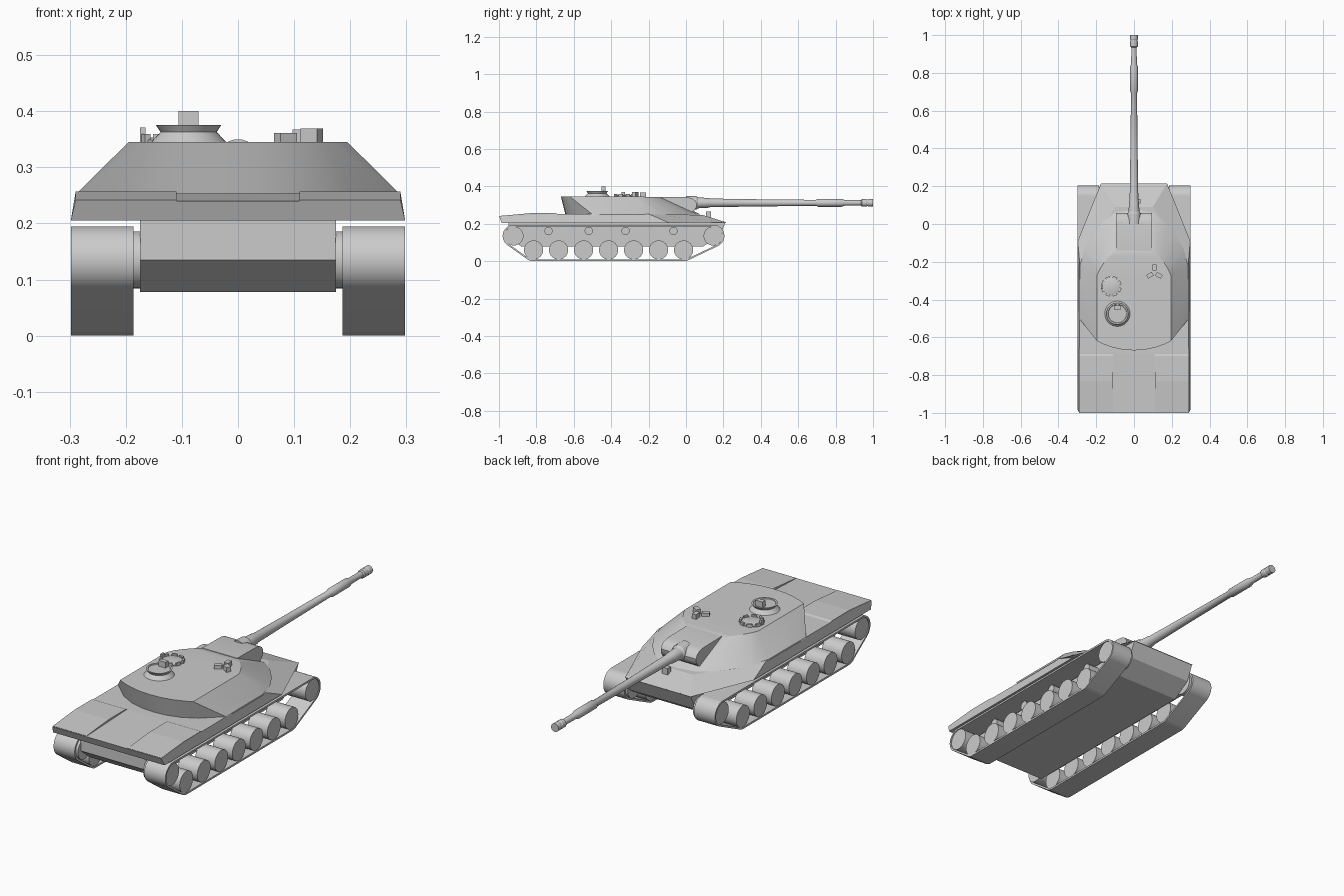
import bpy, bmesh, math
from mathutils import Vector

if "Cube" in bpy.data.objects:
    bpy.data.objects.remove(bpy.data.objects["Cube"])


def finish(name, bm, smooth=None):
    bmesh.ops.remove_doubles(bm, verts=bm.verts, dist=0.0002)
    bmesh.ops.recalc_face_normals(bm, faces=bm.faces)
    me = bpy.data.meshes.new(name)
    bm.to_mesh(me)
    bm.free()
    ob = bpy.data.objects.new(name, me)
    bpy.context.collection.objects.link(ob)
    if smooth:
        bpy.ops.object.select_all(action='DESELECT')
        bpy.context.view_layer.objects.active = ob
        ob.select_set(True)
        bpy.ops.object.shade_smooth_by_angle(angle=math.radians(smooth))
    return ob


def loft_half(name, bottom, top, smooth=None):
    """Symmetric solid from two half outlines (x >= 0), front to rear."""
    bm = bmesh.new()
    ring = lambda pts, s: [bm.verts.new((s * x, y, z)) for x, y, z in pts]
    br, bl, tr, tl = ring(bottom, 1), ring(bottom, -1), ring(top, 1), ring(top, -1)
    for a, b in ((br, bl), (tr, tl), (br, tr), (bl, tl)):
        for i in range(len(a) - 1):
            bm.faces.new((a[i], b[i], b[i + 1], a[i + 1]))
    for i in (0, -1):
        bm.faces.new((br[i], bl[i], tl[i], tr[i]))
    return finish(name, bm, smooth)


def prism(name, profile, x0, x1, smooth=None):
    """Side (y, z) profile extruded along x."""
    bm = bmesh.new()
    a = [bm.verts.new((x0, y, z)) for y, z in profile]
    b = [bm.verts.new((x1, y, z)) for y, z in profile]
    bm.faces.new(a)
    bm.faces.new(b)
    for i in range(len(a)):
        j = (i + 1) % len(a)
        bm.faces.new((a[i], a[j], b[j], b[i]))
    return finish(name, bm, smooth)


def lathe(name, profile, origin, axis, n=32):
    """Closed turned solid; profile is (distance along axis, radius)."""
    bm = bmesh.new()
    q = Vector((0, 0, 1)).rotation_difference(Vector(axis))
    rings = []
    for h, r in profile:
        rings.append([bm.verts.new(Vector(origin) + q @ Vector(
            (r * math.cos(2 * math.pi * k / n), r * math.sin(2 * math.pi * k / n), h)))
            for k in range(n)])
    for a, b in zip(rings, rings[1:]):
        for k in range(n):
            j = (k + 1) % n
            bm.faces.new((a[k], a[j], b[j], b[k]))
    bm.faces.new(rings[0])
    bm.faces.new(rings[-1])
    return finish(name, bm, 30)


def box(name, center, size, turn=0):
    bm = bmesh.new()
    bmesh.ops.create_cube(bm, size=1)
    for v in bm.verts:
        v.co = Vector([c * s for c, s in zip(v.co, size)])
    ob = finish(name, bm)
    ob.location = center
    ob.rotation_euler.z = turn
    return ob


# Hull
prism("lower_hull", [(-0.95, 0.21), (-0.95, 0.135), (-0.88, 0.078), (0.09, 0.078),
                     (0.18, 0.135), (0.212, 0.209)], -0.175, 0.175)
loft_half("upper_hull",
          [(0.175, 0.215, 0.208), (0.298, -0.09, 0.205), (0.298, -0.69, 0.205), (0.298, -0.985, 0.205)],
          [(0.1, 0.09, 0.247), (0.288, -0.2, 0.253), (0.29, -0.69, 0.253), (0.29, -1.0, 0.24)])
for s in (1, -1):
    prism("engine_deck_panel", [(-0.68, 0.25), (-0.70, 0.257), (-0.83, 0.257), (-0.998, 0.242),
                                (-0.99, 0.225), (-0.68, 0.225)], s * 0.11, s * 0.29)
box("hull_front_light", (0.02, 0.12, 0.248), (0.03, 0.025, 0.034))

# Running gear
ENDS = [(-0.92, 0.135), (0.145, 0.135)]
ROAD = [(-0.815 + 0.1337 * i, 0.06) for i in range(7)]
ROLLERS = [-0.735, -0.52, -0.323, -0.067]


def belt_ring(bm, x, r, n=96):
    ring = []
    for k in range(n):
        t = 2 * math.pi * (k + 0.5) / n
        d = (math.cos(t), math.sin(t))
        c = max(ENDS + ROAD, key=lambda p: p[0] * d[0] + p[1] * d[1])
        ring.append(bm.verts.new((x, c[0] + r * d[0], c[1] + r * d[1])))
    return ring


for s in (1, -1):
    bm = bmesh.new()
    loops = [belt_ring(bm, s * x, r) for x, r in
             ((0.186, 0.06), (0.298, 0.06), (0.298, 0.051), (0.186, 0.051))]
    for i in range(4):
        a, b = loops[i], loops[(i + 1) % 4]
        for k in range(len(a)):
            j = (k + 1) % len(a)
            bm.faces.new((a[k], a[j], b[j], b[k]))
    finish("track_belt", bm, 25)
    for y, z in ENDS:
        lathe("end_wheel", [(0, 0.051), (0.12, 0.051)], (s * 0.174, y, z), (s, 0, 0))
    for y, z in ROAD:
        lathe("road_wheel", [(0, 0.051), (0.105, 0.051)], (s * 0.19, y, z), (s, 0, 0))
    for y in ROLLERS:
        lathe("return_roller", [(0, 0.022), (0.06, 0.022)], (s * 0.174, y, 0.162), (s, 0, 0), 20)

# Turret
loft_half("turret",
          [(0, 0.078, 0.25), (0.1, 0.06, 0.25), (0.16, 0.015, 0.25), (0.215, -0.05, 0.25),
           (0.262, -0.13, 0.25), (0.29, -0.22, 0.25), (0.291, -0.5, 0.25), (0.2, -0.585, 0.25),
           (0.13, -0.622, 0.25), (0.065, -0.64, 0.25), (0, -0.645, 0.25)],
          [(0, -0.12, 0.342), (0.1, -0.14, 0.342), (0.13, -0.17, 0.343), (0.155, -0.2, 0.344),
           (0.177, -0.232, 0.345), (0.195, -0.27, 0.345), (0.195, -0.62, 0.345),
           (0.165, -0.635, 0.345), (0.115, -0.653, 0.345), (0.06, -0.665, 0.345), (0, -0.669, 0.345)], 28)
prism("gun_mantlet", [(-0.14, 0.344), (0.005, 0.342), (0.03, 0.337), (0.048, 0.326), (0.058, 0.308),
                      (0.056, 0.29), (0.045, 0.272), (0.03, 0.262), (-0.14, 0.255)], -0.094, 0.094, 30)

# Gun
lathe("gun_barrel", [(0.0, 0.038), (0.055, 0.036), (0.065, 0.029), (0.12, 0.026), (0.13, 0.023),
                     (0.40, 0.019), (0.695, 0.016), (0.705, 0.021), (0.83, 0.021), (0.85, 0.015),
                     (0.935, 0.014), (0.94, 0.02), (0.965, 0.02), (0.968, 0.018), (0.973, 0.018),
                     (0.976, 0.02), (1.0, 0.02)], (0, 0, 0.312), (0, 1, 0))

# Commander cupola
lathe("cupola", [(-0.01, 0.067), (0.0, 0.067), (0.018, 0.05), (0.03, 0.058), (0.03, 0.05), (0.027, 0.048)],
      (-0.088, -0.475, 0.345), (0, 0, 1))
box("cupola_sight", (-0.088, -0.442, 0.385), (0.036, 0.022, 0.03))

# Second hatch with a ring of periscopes
HX, HY = -0.12, -0.33
lathe("loader_hatch", [(-0.005, 0.05), (0.004, 0.05), (0.008, 0.04)], (HX, HY, 0.345), (0, 0, 1))
for i in range(8):
    t = 2 * math.pi * (i + 0.5) / 8
    box("hatch_periscope", (HX + 0.049 * math.cos(t), HY + 0.049 * math.sin(t), 0.35),
        (0.01, 0.024, 0.018), t)
box("hatch_latch", (-0.17, -0.335, 0.357), (0.01, 0.02, 0.028))

# Gunner sights in a Y arrangement
for i, h in enumerate((0.024, 0.018, 0.026)):
    t = math.pi / 2 + 2 * math.pi * i / 3
    box("gunner_sight", (0.108 + 0.027 * math.cos(t), -0.258 + 0.027 * math.sin(t), 0.343 + h / 2),
        (0.032 if i == 0 else 0.022, 0.034, h) if i else (0.022, 0.032, h), t + math.pi / 2)
